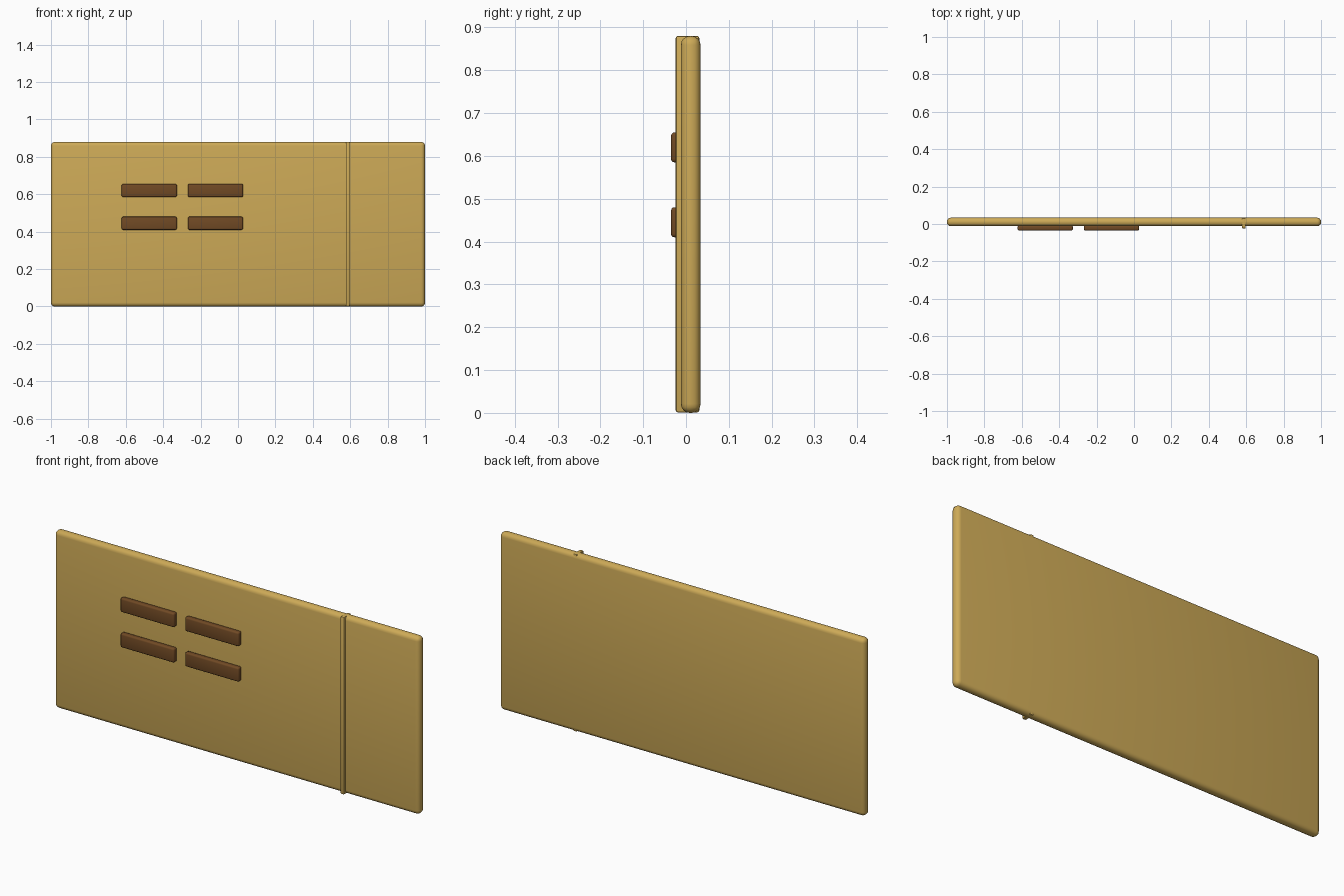
import bpy

cube = bpy.data.objects.get("Cube")
if cube:
    bpy.data.objects.remove(cube, do_unlink=True)


def material(name, color):
    mat = bpy.data.materials.new(name)
    mat.use_nodes = True
    mat.diffuse_color = color
    mat.node_tree.nodes["Principled BSDF"].inputs["Base Color"].default_value = color
    return mat


def rounded_box(name, low, high, radius, segments, mat):
    """Box spanning two corners, with rounded edges."""
    bpy.ops.mesh.primitive_cube_add(size=1)
    obj = bpy.context.object
    obj.name = name
    for v in obj.data.vertices:
        v.co = [l + (c + 0.5) * (h - l) for l, h, c in zip(low, high, v.co)]
    bevel = obj.modifiers.new("rounded_edges", "BEVEL")
    bevel.width = radius
    bevel.segments = segments
    bevel.limit_method = "NONE"
    obj.data.materials.append(mat)
    bpy.ops.object.modifier_apply(modifier=bevel.name)
    bpy.ops.object.shade_smooth_by_angle()
    return obj


gold = material("warm_gold", (0.61, 0.40, 0.095, 1))
brown = material("dark_brown", (0.165, 0.068, 0.018, 1))

# Main upright slab with generously rounded edges
rounded_box("panel", (-1, -0.012, 0), (1, 0.034, 0.88), 0.021, 4, gold)

# Thin vertical dividing strip running through the slab
rounded_box("divider_strip", (0.577, -0.024, 0.001), (0.597, 0.031, 0.88), 0.005, 2, gold)

# Two rows of two raised bars on the front
for row, z in (("lower", 0.41), ("upper", 0.585)):
    for side, x in (("right", -0.622), ("left", -0.268)):
        rounded_box(f"{row}_{side}_bar", (x, -0.035, z),
                    (x + 0.295, -0.008, z + 0.07), 0.008, 3, brown)
